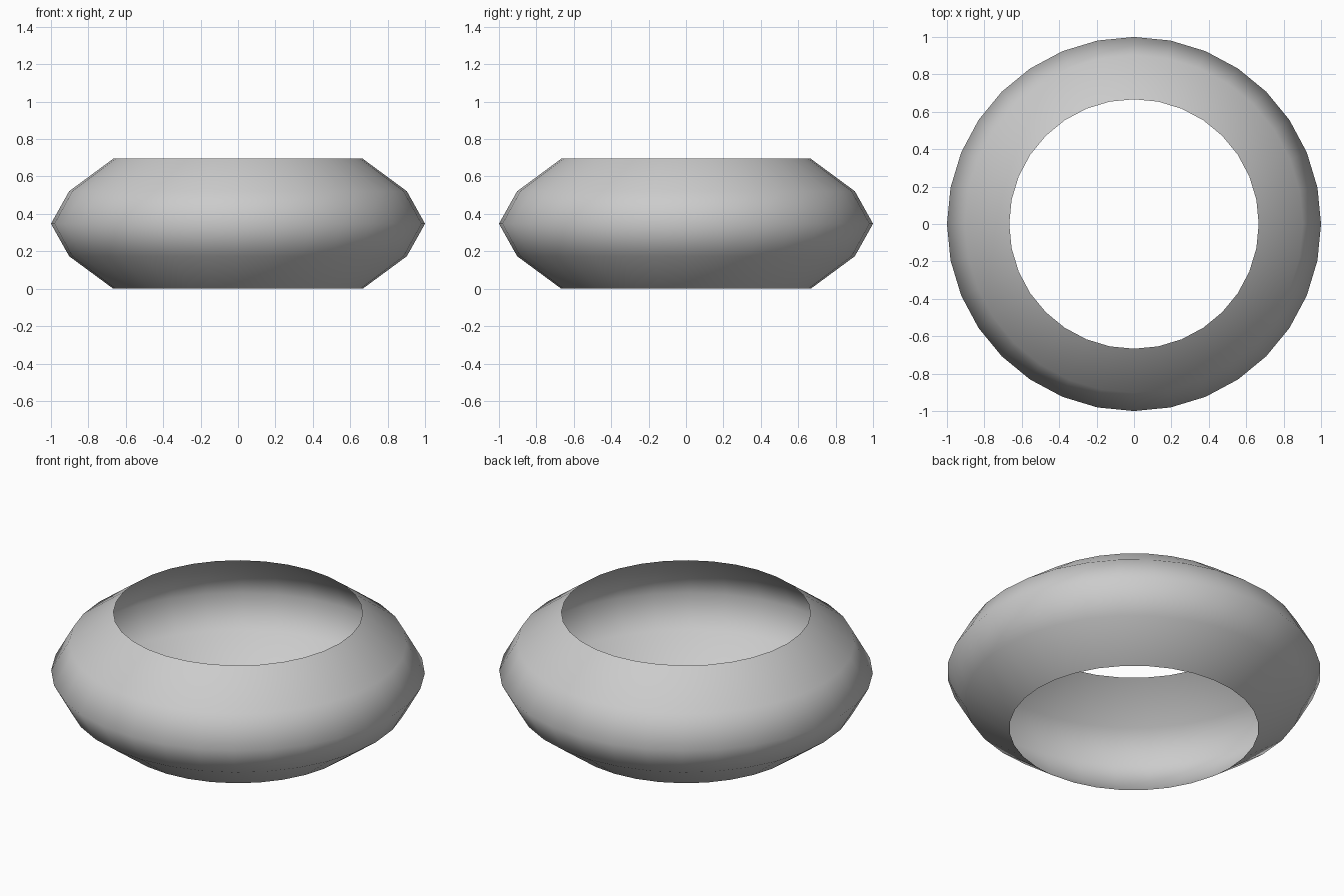
import bpy, bmesh, math

if "Cube" in bpy.data.objects:
    bpy.data.objects.remove(bpy.data.objects["Cube"])

SEGMENTS = 32
# Half-octagon style profile (radius, height), open at top and bottom
PROFILE = [(0.667, 0.0), (0.903, 0.174), (1.0, 0.3475), (0.903, 0.521), (0.667, 0.695)]

# Open ring shell: revolve the profile around z
bm = bmesh.new()
rings = []
for r, z in PROFILE:
    rings.append([bm.verts.new((r * math.cos(2 * math.pi * i / SEGMENTS),
                                r * math.sin(2 * math.pi * i / SEGMENTS), z))
                  for i in range(SEGMENTS)])
for low, high in zip(rings, rings[1:]):
    for i in range(SEGMENTS):
        j = (i + 1) % SEGMENTS
        face = bm.faces.new((low[i], low[j], high[j], high[i]))
        face.smooth = True

mesh = bpy.data.meshes.new("ring_shell")
bm.to_mesh(mesh)
bm.free()
ring_shell = bpy.data.objects.new("ring_shell", mesh)
bpy.context.collection.objects.link(ring_shell)
